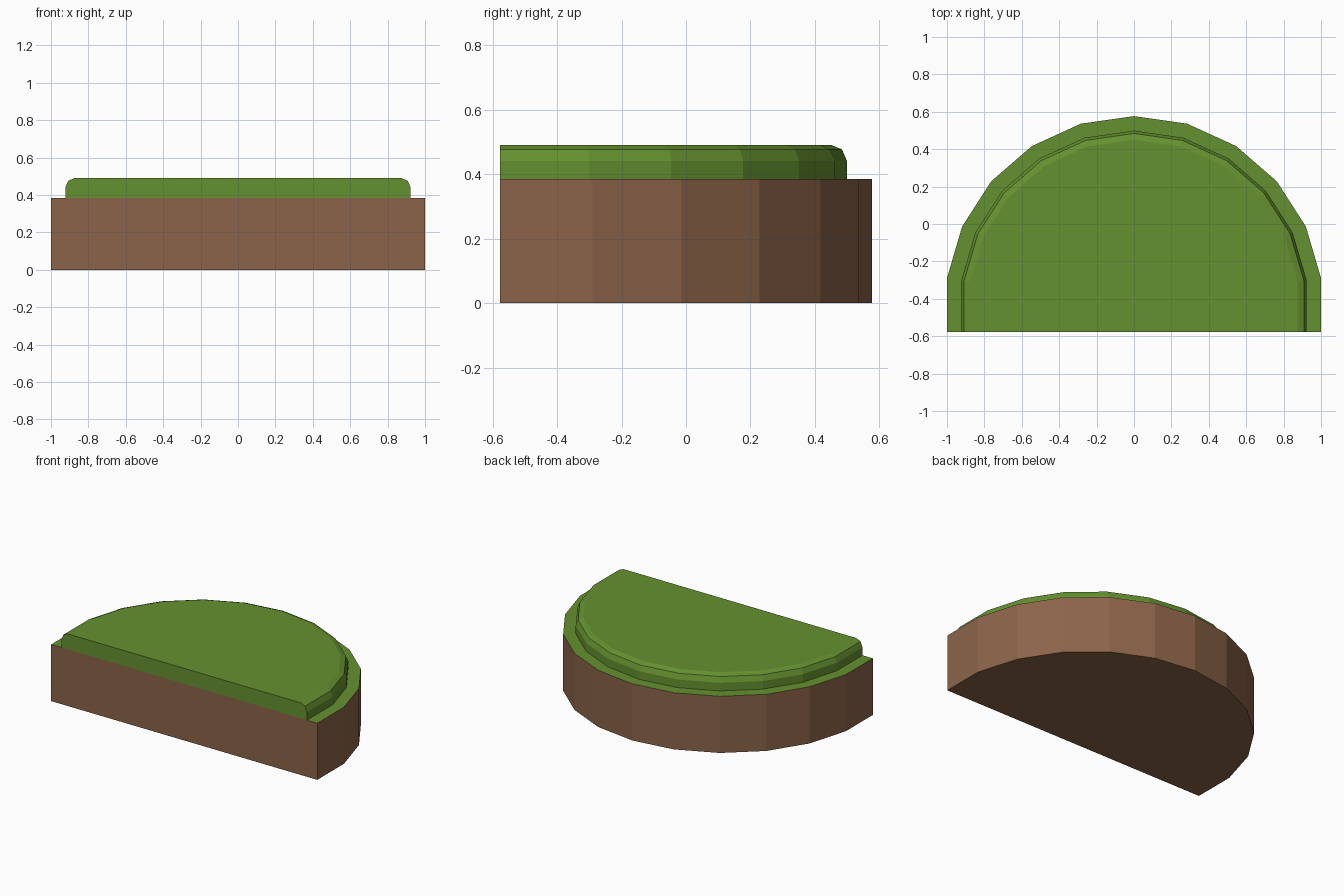
import bpy, bmesh, math

if "Cube" in bpy.data.objects:
    bpy.data.objects.remove(bpy.data.objects["Cube"])

FRONT = -0.577            # flat cut side
STEP = math.pi / 11       # arc is part of a 22-sided circle
CENTRE_Y = 0.577 - 1.0103


def material(name, rgb):
    m = bpy.data.materials.new(name)
    m.diffuse_color = (*rgb, 1)
    m.use_nodes = True
    m.node_tree.nodes["Principled BSDF"].inputs["Base Color"].default_value = m.diffuse_color
    return m


dirt = material("dirt brown", (0.26, 0.127, 0.066))
grass = material("grass green", (0.13, 0.285, 0.029))


def outline(half_width, extend):
    """D-shaped outline: faceted arc, optionally extended straight to the front."""
    r = half_width / math.cos(STEP / 2)
    angles = [(i - 5.5) * STEP for i in range(12)]
    pts = [(-r * math.sin(a), CENTRE_Y + r * math.cos(a)) for a in
           [k * STEP for k in range(-5, 6)]]
    if extend:
        return [(half_width, FRONT)] + pts + [(-half_width, FRONT)]
    return [(half_width, FRONT)] + pts + [(-half_width, FRONT)]


def outline_loft(name, profile, mats, bottom, top_index=0):
    """Stack D outlines given as (half width, z) and skin them."""
    bm = bmesh.new()
    rings = [[bm.verts.new((x, y, z)) for x, y in outline(w, True)] for w, z in profile]
    n = len(rings[0])
    # curved side walls
    for a, b in zip(rings, rings[1:]):
        for i in range(n - 1):
            bm.faces.new((a[i], a[i + 1], b[i + 1], b[i]))
    # single flat front face
    bm.faces.new([r[-1] for r in rings] + [r[0] for r in reversed(rings)])
    top = bm.faces.new(rings[-1])
    top.material_index = top_index
    if bottom:
        bm.faces.new(list(reversed(rings[0])))
    bmesh.ops.recalc_face_normals(bm, faces=bm.faces)
    top.normal_update()
    if top.normal.z < 0:
        bmesh.ops.reverse_faces(bm, faces=bm.faces)
    me = bpy.data.meshes.new(name)
    bm.to_mesh(me)
    bm.free()
    for m in mats:
        me.materials.append(m)
    ob = bpy.data.objects.new(name, me)
    bpy.context.collection.objects.link(ob)


# earth block with a green ledge on top
outline_loft("earth_block", [(1.0, 0), (1.0, 0.385)], [dirt, grass], True, 1)
# raised turf with rounded rim
outline_loft("turf_cap", [(0.923, 0.385), (0.923, 0.44), (0.908, 0.476), (0.875, 0.49)],
             [grass], False)
